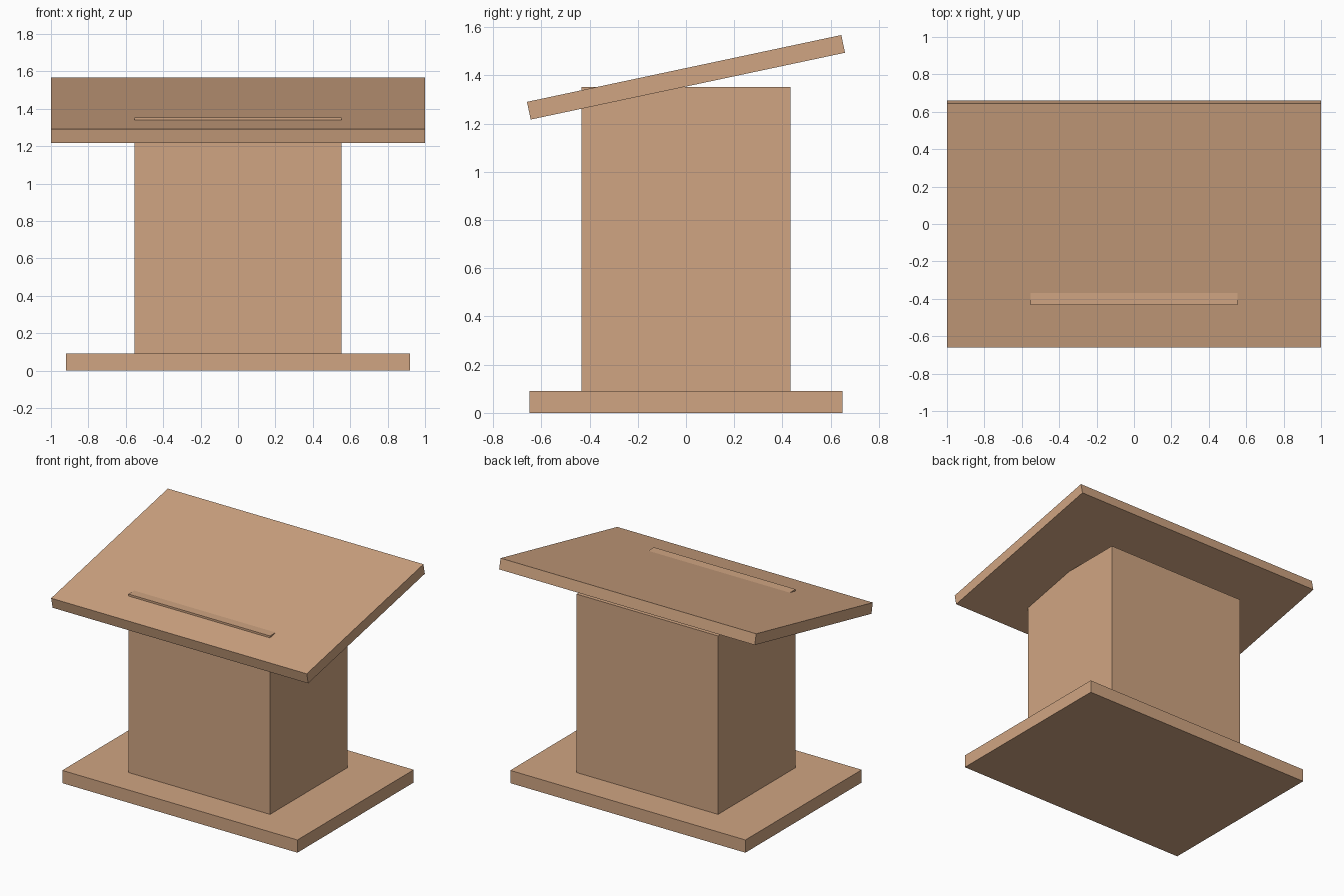
import bpy
import math

if "Cube" in bpy.data.objects:
    bpy.data.objects.remove(bpy.data.objects["Cube"])

wood = bpy.data.materials.new("light_wood")
wood.diffuse_color = (0.63, 0.376, 0.223, 1.0)
wood.use_nodes = True
wood.node_tree.nodes["Principled BSDF"].inputs["Base Color"].default_value = wood.diffuse_color


def box(name, size, centre, tilt=0.0):
    """Flat-faced box of a given size, tilted about the x axis."""
    bpy.ops.mesh.primitive_cube_add(size=1, location=centre)
    obj = bpy.context.object
    obj.name = name
    obj.scale = size
    bpy.ops.object.transform_apply(location=False, rotation=False, scale=True)
    obj.rotation_euler.x = tilt
    obj.data.materials.append(wood)
    return obj


# Floor plinth
box("base_plate", (1.84, 1.30, 0.09), (0, 0, 0.045))

# Upright body, its front top edge pokes through the desk
bottom, top = 0.09, 1.352
box("column", (1.108, 0.866, top - bottom), (0, 0, (top + bottom) / 2))

# Sloping reading desk, low side at the front
box("reading_desk", (2.0, 1.333, 0.075), (0, 0, 1.392), math.radians(12))
